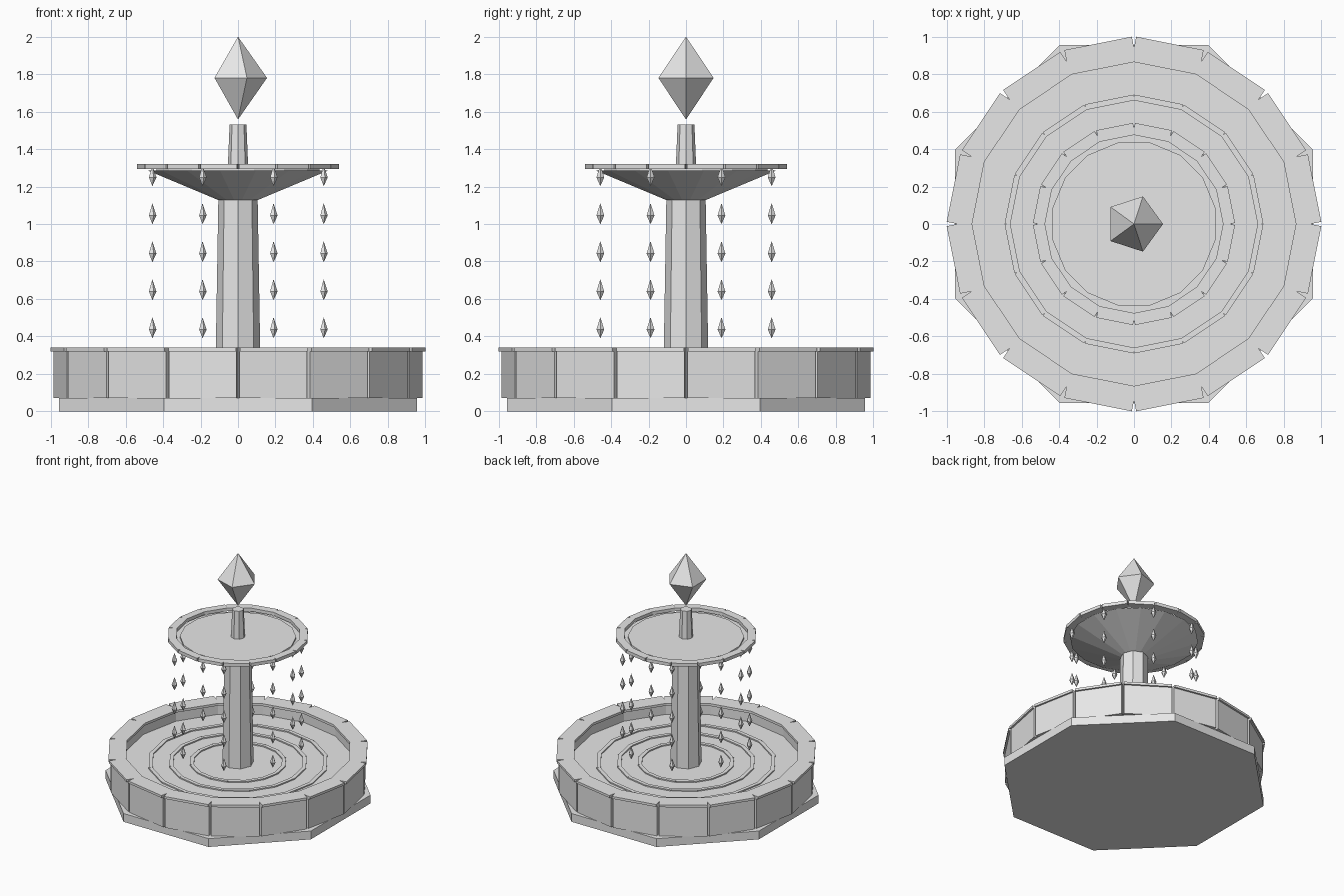
import bpy, bmesh, math
from mathutils import Matrix, Vector

if "Cube" in bpy.data.objects:
    bpy.data.objects.remove(bpy.data.objects["Cube"])

stone = bpy.data.materials.new("plain_grey")
stone.diffuse_color = (0.8, 0.8, 0.8, 1)
stone.use_nodes = True
stone.node_tree.nodes["Principled BSDF"].inputs["Base Color"].default_value = stone.diffuse_color
N = 16
HALF = math.pi / N


def finish(name, bm):
    bmesh.ops.recalc_face_normals(bm, faces=bm.faces)
    me = bpy.data.meshes.new(name)
    bm.to_mesh(me)
    bm.free()
    me.materials.append(stone)
    ob = bpy.data.objects.new(name, me)
    bpy.context.collection.objects.link(ob)
    return ob


def add_cone(bm, sides, r0, r1, z0, z1, turn=0.0, at=(0, 0)):
    """Frustum or cone, first corner at angle `turn` from +x."""
    m = (Matrix.Translation((at[0], at[1], (z0 + z1) / 2))
         @ Matrix.Rotation(turn, 4, 'Z'))
    # bmesh cones start on +y, so turn them back to +x
    m = m @ Matrix.Rotation(-math.pi / 2, 4, 'Z')
    bmesh.ops.create_cone(bm, cap_ends=True, segments=sides, radius1=r0,
                          radius2=r1, depth=z1 - z0, matrix=m)


def cone(name, *args, **kw):
    bm = bmesh.new()
    add_cone(bm, *args, **kw)
    return finish(name, bm)


def block_ring(name, inner, outer, notch, z0, z1):
    """Ring of 16 straight blocks; V gaps open outward from radius `notch`."""
    bm = bmesh.new()
    length = 2 * notch * math.sin(HALF)
    for i in range(N):
        m = (Matrix.Rotation((2 * i + 1) * HALF, 4, 'Z')
             @ Matrix.Translation(((inner + outer) / 2, 0, (z0 + z1) / 2))
             @ Matrix.Diagonal((outer - inner, length, z1 - z0, 1)))
        bmesh.ops.create_cube(bm, size=1, matrix=m)
    return finish(name, bm)


def add_gem(bm, at, z, r, up, down, sides=5):
    """Double pyramid with its widest ring at height z."""
    ring = [bm.verts.new((at[0] + r * math.cos(2 * math.pi * i / sides),
                          at[1] + r * math.sin(2 * math.pi * i / sides), z))
            for i in range(sides)]
    top = bm.verts.new((at[0], at[1], z + up))
    low = bm.verts.new((at[0], at[1], z - down))
    for i in range(sides):
        a, b = ring[i], ring[(i + 1) % sides]
        bm.faces.new((a, b, top))
        bm.faces.new((b, a, low))


# Foundation and basin
cone("foundation", 8, 1.034, 1.034, 0, 0.07, turn=math.pi / 8)
block_ring("basin_wall", 0.863, 0.968, 0.94, 0.07, 0.32)
block_ring("basin_rim", 0.848, 0.983, 0.94, 0.32, 0.34)
cone("basin_water", N, 0.90, 0.90, 0.07, 0.24)

# Ripples on the water
for i, r in enumerate((0.37, 0.53, 0.69)):
    block_ring(f"ripple_{i + 1}", (r - 0.03) * math.cos(HALF),
               r * 0.982, r - 0.013, 0.235, 0.25)

# Column, bowl and spout
cone("column", 8, 0.12, 0.105, 0.24, 1.13)
cone("bowl", N, 0.105, 0.49, 1.127, 1.285, turn=HALF)
block_ring("bowl_rim", 0.466, 0.53, 0.51, 1.293, 1.32)
cone("bowl_water", N, 0.443, 0.443, 1.28, 1.30, turn=HALF)
cone("spout", 8, 0.055, 0.045, 1.29, 1.53)

# Floating gem on top
bm = bmesh.new()
add_gem(bm, (0, 0), 1.78, 0.155, 0.22, 0.222)
finish("top_gem", bm)

# Eight strands of falling drops
bm = bmesh.new()
for i in range(8):
    a = math.pi / 8 + i * math.pi / 4
    for k in range(5):
        add_gem(bm, (0.495 * math.cos(a), 0.495 * math.sin(a)),
                0.437 + 0.203 * k, 0.022, 0.065, 0.047)
finish("water_drops", bm)
